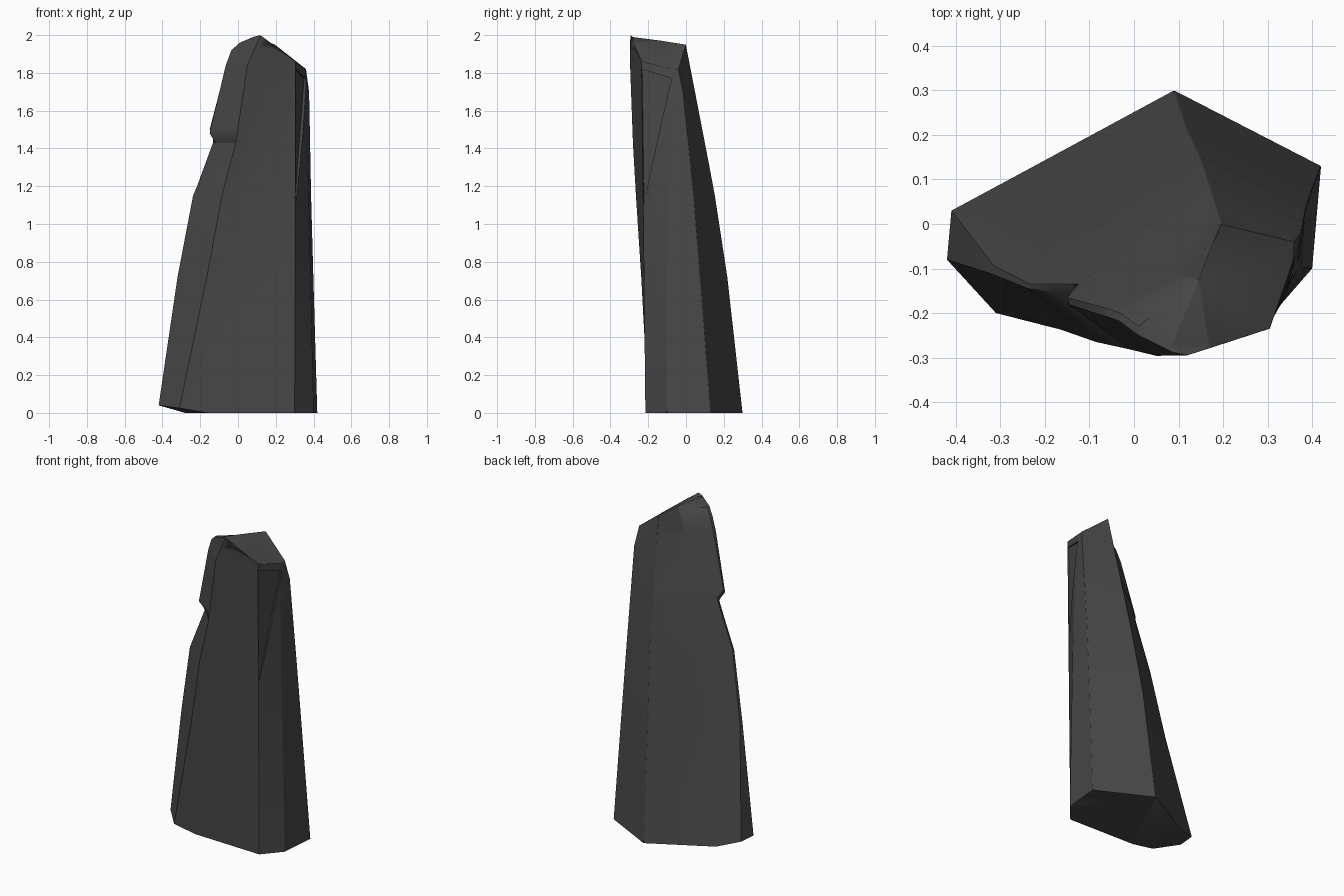
import bpy
import bmesh
from mathutils import Vector

default_cube = bpy.data.objects.get("Cube")
if default_cube:
    bpy.data.objects.remove(default_cube, do_unlink=True)

# One flat colour for the whole stone
stone = bpy.data.materials.new("dark_grey_stone")
stone.use_nodes = True
stone_colour = (0.065, 0.065, 0.066, 1)
stone.diffuse_color = stone_colour
shader = next(n for n in stone.node_tree.nodes if n.type == "BSDF_PRINCIPLED")
shader.inputs["Base Color"].default_value = stone_colour
shader.inputs["Roughness"].default_value = 0.9

# Corner ridges of the pillar, each running from the base to the top
back = [(.09, .30, 0), (.12, .205, .85), (.15, .145, 1.2), (.195, 0, 1.95)]
back_middle = [(-.28, .10, 0), (-.10, -.035, 1.15), (-.05, -.075, 1.48),
               (.145, -.125, 1.97)]
left_back = [(-.41, .03, .04), (-.315, -.093, .72), (-.235, -.135, 1.15),
             (-.125, -.135, 1.45), (-.15, -.165, 1.5), (-.06, -.19, 1.84),
             (-.03, -.2, 1.92), (.01, -.23, 1.96), (.08, -.28, 1.99)]
left_front = [(-.42, -.08, .04), (-.32, -.112, .72), (-.238, -.145, 1.15),
              (-.12, -.16, 1.43), (-.15, -.18, 1.48), (-.065, -.207, 1.84),
              (-.035, -.217, 1.92), (.01, -.25, 1.96), (.09, -.29, 1.993)]
front_left = [(-.31, -.20, .025), (-.165, -.237, .72), (-.085, -.265, 1.15),
              (-.012, -.281, 1.43), (.05, -.296, 1.84), (.12, -.295, 2)]
front_middle = [(-.16, -.20, 0), (.17, -.279, 1.962)]
front_right = [(.30, -.215, 0), (.305, -.235, 1.86)]
right_front = [(.40, -.10, 0), (.375, -.10, 1.15), (.357, -.085, 1.82)]
right_back = [(.42, .13, 0), (.388, .045, 1.1), (.377, -.015, 1.7),
              (.36, -.04, 1.82)]
ridges = [back, back_middle, left_back, left_front, front_left,
          front_middle, front_right, right_front, right_back]
levels = [0, .025, .04, .4, .72, 1.15, 1.3, 1.43, 1.45, 1.48, 1.5,
          1.7, 1.82, 1.84, 1.86, 1.92, 1.96, 2]


def point_at(ridge, height):
    """Point on a ridge at a height, held at the ridge's two ends."""
    if height <= ridge[0][2]:
        return Vector(ridge[0])
    for low, high in zip(ridge, ridge[1:]):
        if height <= high[2]:
            share = (height - low[2]) / (high[2] - low[2])
            return Vector(low).lerp(Vector(high), share)
    return Vector(ridge[-1])


def make_object(name, bm):
    mesh = bpy.data.meshes.new(name)
    bmesh.ops.recalc_face_normals(bm, faces=bm.faces[:])
    bm.to_mesh(mesh)
    bm.free()
    mesh.materials.append(stone)
    obj = bpy.data.objects.new(name, mesh)
    bpy.context.collection.objects.link(obj)
    return obj


# Pillar body lofted between the ridges
bm = bmesh.new()
rings = [[bm.verts.new(point_at(r, h)) for r in ridges] for h in levels]
count = len(ridges)
for lower, upper in zip(rings, rings[1:]):
    for i in range(count):
        j = (i + 1) % count
        bm.faces.new((lower[i], lower[j], upper[j], upper[i]))
caps = [bm.faces.new(rings[0]), bm.faces.new(rings[-1])]
bmesh.ops.triangulate(bm, faces=caps)
bmesh.ops.remove_doubles(bm, verts=bm.verts[:], dist=0.0005)

# Worn edges: only the rear ridges and the crown are rounded
weight = bm.edges.layers.float.new("bevel_weight_edge")
worn = [back, right_back, right_front]
tops = [Vector(r[-1]) for r in ridges]
for edge in bm.edges:
    for ridge in worn:
        if all((v.co - point_at(ridge, v.co.z)).length < 0.001
               for v in edge.verts):
            edge[weight] = 1
    if all(any((v.co - t).length < 0.001 for t in tops) for v in edge.verts):
        if len(edge.link_faces) == 2 and edge.calc_face_angle(0) > 0.3:
            edge[weight] = 0.6
pillar = make_object("stone_pillar", bm)

# Shallow chip split off the right-hand front corner
chip = bmesh.new()
crack = [(.30, -.222, 1.1), (.335, -.155, 1.5), (.35, -.07, 1.77),
         (.298, -.232, 1.82)]
for corner in crack:
    inner = Vector(corner)
    chip.verts.new(inner)
    chip.verts.new(inner + Vector((.15, -.08, 0)))
bmesh.ops.convex_hull(chip, input=chip.verts[:])
loose = [v for v in chip.verts if not v.link_faces]
bmesh.ops.delete(chip, geom=loose, context="VERTS")
cutter = make_object("chip_cutter", chip)
cutter.hide_render = True
cutter.hide_viewport = True
cutter.display_type = "WIRE"

rounding = pillar.modifiers.new("worn_edges", "BEVEL")
rounding.limit_method = "WEIGHT"
rounding.width = 0.025
rounding.segments = 3
cut = pillar.modifiers.new("chip", "BOOLEAN")
cut.operation = "DIFFERENCE"
cut.solver = "EXACT"
cut.object = cutter

# Soft shading that keeps the fractured edges crisp
bpy.ops.object.select_all(action="DESELECT")
pillar.select_set(True)
bpy.context.view_layer.objects.active = pillar
bpy.ops.object.shade_smooth_by_angle(angle=0.4)
